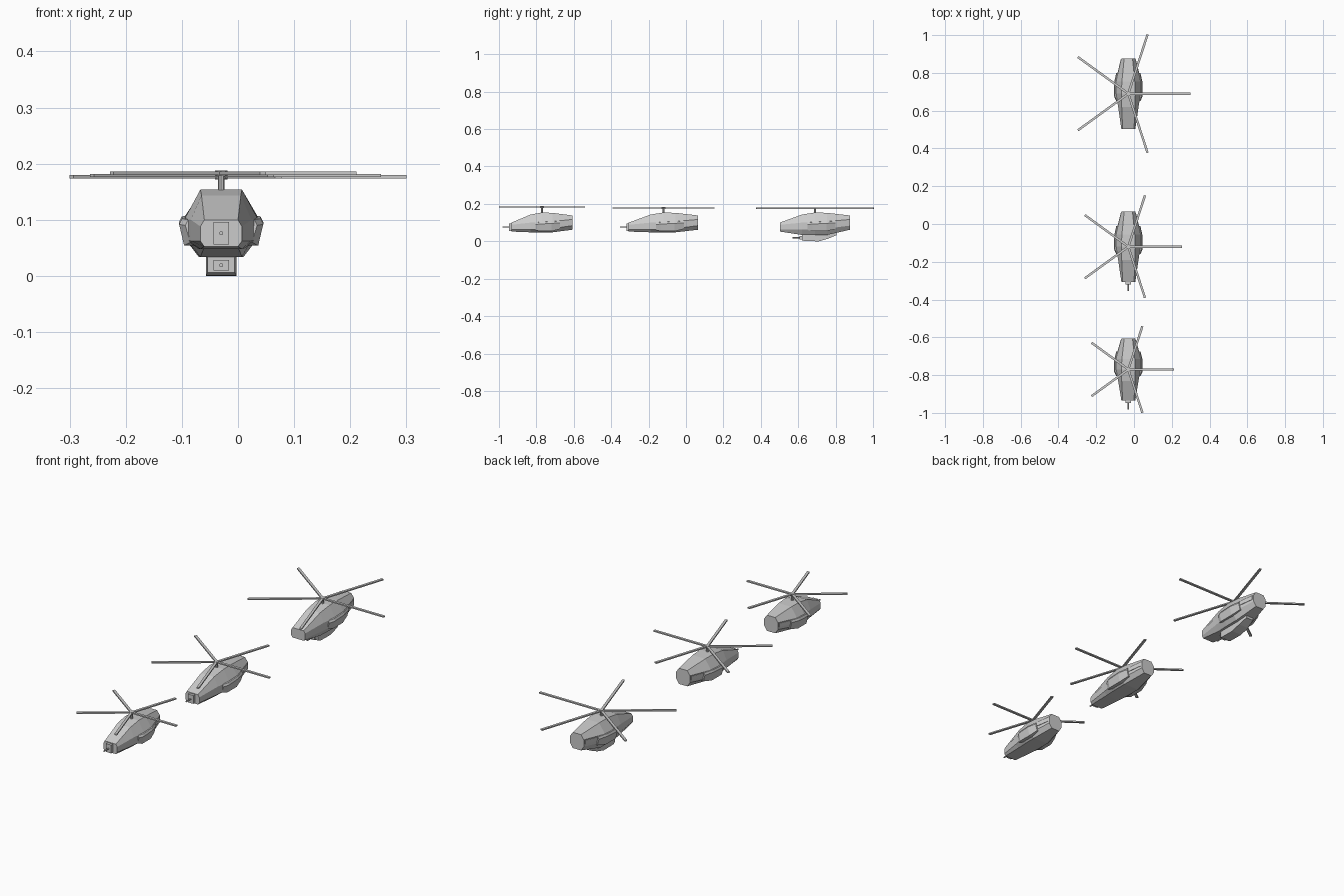
import bpy, bmesh, math
from mathutils import Matrix, Vector

if "Cube" in bpy.data.objects:
    bpy.data.objects.remove(bpy.data.objects["Cube"])

CX = -0.03  # shared centre line of the three aircraft


def finish(bm, name):
    bmesh.ops.recalc_face_normals(bm, faces=bm.faces[:])
    me = bpy.data.meshes.new(name)
    bm.to_mesh(me)
    bm.free()
    ob = bpy.data.objects.new(name, me)
    bpy.context.collection.objects.link(ob)
    return ob


def loft(name, rings):
    bm = bmesh.new()
    vs = [[bm.verts.new(p) for p in r] for r in rings]
    n = len(vs[0])
    for a, b in zip(vs, vs[1:]):
        for i in range(n):
            j = (i + 1) % n
            bm.faces.new((a[i], a[j], b[j], b[i]))
    bm.faces.new(vs[0])
    bm.faces.new(vs[-1])
    return finish(bm, name)


def box(name, lo, hi):
    bm = bmesh.new()
    lo, hi = Vector(lo), Vector(hi)
    m = Matrix.Translation((lo + hi) / 2) @ Matrix.Diagonal((*(hi - lo), 1))
    bmesh.ops.create_cube(bm, size=1, matrix=m)
    return finish(bm, name)


def rod(name, a, b, r, sides=8):
    bm = bmesh.new()
    a, b = Vector(a), Vector(b)
    d = b - a
    m = Matrix.Translation((a + b) / 2) @ d.to_track_quat('Z', 'Y').to_matrix().to_4x4()
    bmesh.ops.create_cone(bm, cap_ends=True, segments=sides, radius1=r, radius2=r,
                          depth=d.length, matrix=m)
    return finish(bm, name)


# fuselage sections: offset y, then (half width, z) from roof to belly
SECTIONS = [
    (-0.188, [(.030, .100), (.037, .088), (.037, .062), (.030, .052)]),
    (-0.070, [(.035, .143), (.054, .100), (.053, .062), (.037, .048)]),
    (0.000, [(.037, .154), (.065, .102), (.063, .064), (.040, .048)]),
    (0.065, [(.034, .152), (.065, .106), (.063, .068), (.040, .048)]),
    (0.187, [(.022, .138), (.037, .117), (.037, .084), (.022, .062)]),
]


def helicopter(tag, y0, s, blade, rotor_z, chin):
    # faceted fuselage
    rings = []
    for dy, half in SECTIONS:
        half = [(h, z) for h, z in half]
        if chin and abs(dy) < 0.1:
            half[3] = (half[3][0], half[3][1] - .014)
        pts = [(CX + h, y0 + dy * s, z) for h, z in half]
        pts += [(CX - h, y0 + dy * s, z) for h, z in reversed(half)]
        rings.append(pts)
    loft(tag + "_fuselage", rings)

    # side pods, with a thinner rail running aft
    for side, sx in (("right", 1), ("left", -1)):
        rings = []
        for dy, out, zt, zb in ((-.040, .064, .100, .060), (-.015, .075, .102, .054),
                                (.060, .075, .106, .054), (.110, .064, .108, .066)):
            rings.append([(CX + sx * x, y0 + dy * s, z) for x, z in
                          ((.040, zt + .003), (out - .005, zt), (out, zt - .010),
                           (out - .009, zb), (.040, zb))])
        loft(f"{tag}_{side}_pod", rings)
        rings = [[(CX + sx * x, y0 + dy * s, z) for x, z in
                  ((.020, zt), (out, zt), (out, zt - .018), (.020, zt - .018))]
                 for dy, out, zt in ((.09, .062, .106), (.18, .0405, .113))]
        loft(f"{tag}_{side}_rail", rings)

    # rotor mast and hub
    rod(tag + "_mast", (CX, y0, .145), (CX, y0, rotor_z), .0055)
    rod(tag + "_hub", (CX, y0, rotor_z - .005), (CX, y0, rotor_z + .005), .011)

    # five flat blades
    for k in range(5):
        ob = box(f"{tag}_blade_{k + 1}", (0, -.006, -.003), (blade, .006, .003))
        ob.location = (CX, y0, rotor_z)
        ob.rotation_euler.z = k * math.tau / 5

    if chin:
        # belly turret with its gun
        rings = []
        for dy, zb, h in ((-.070, .006, .024), (-.055, .001, .027),
                          (.020, 0, .027), (.070, .014, .027), (.115, .033, .020)):
            rings.append([(CX - h, y0 + dy, zb), (CX + h, y0 + dy, zb),
                          (CX + h, y0 + dy, .045), (CX - h, y0 + dy, .045)])
        loft(tag + "_belly_turret", rings)
        ny, nz, hz, reach = y0 - .07, .019, .009, .05
    else:
        ny, nz, hz, reach = y0 - .188 * s, .076, .020, .048
    # gun mount and barrel
    box(tag + "_gun_mount", (CX - .014, ny - .013, nz - hz), (CX + .014, ny + .02, nz + hz))
    rod(tag + "_gun_barrel", (CX, ny, nz), (CX, ny - reach, nz), .0035)


helicopter("rear_helicopter", .69, 1.0, .33, .177, True)
helicopter("middle_helicopter", -.12, .99, .285, .179, False)
helicopter("front_helicopter", -.77, .87, .241, .183, False)
